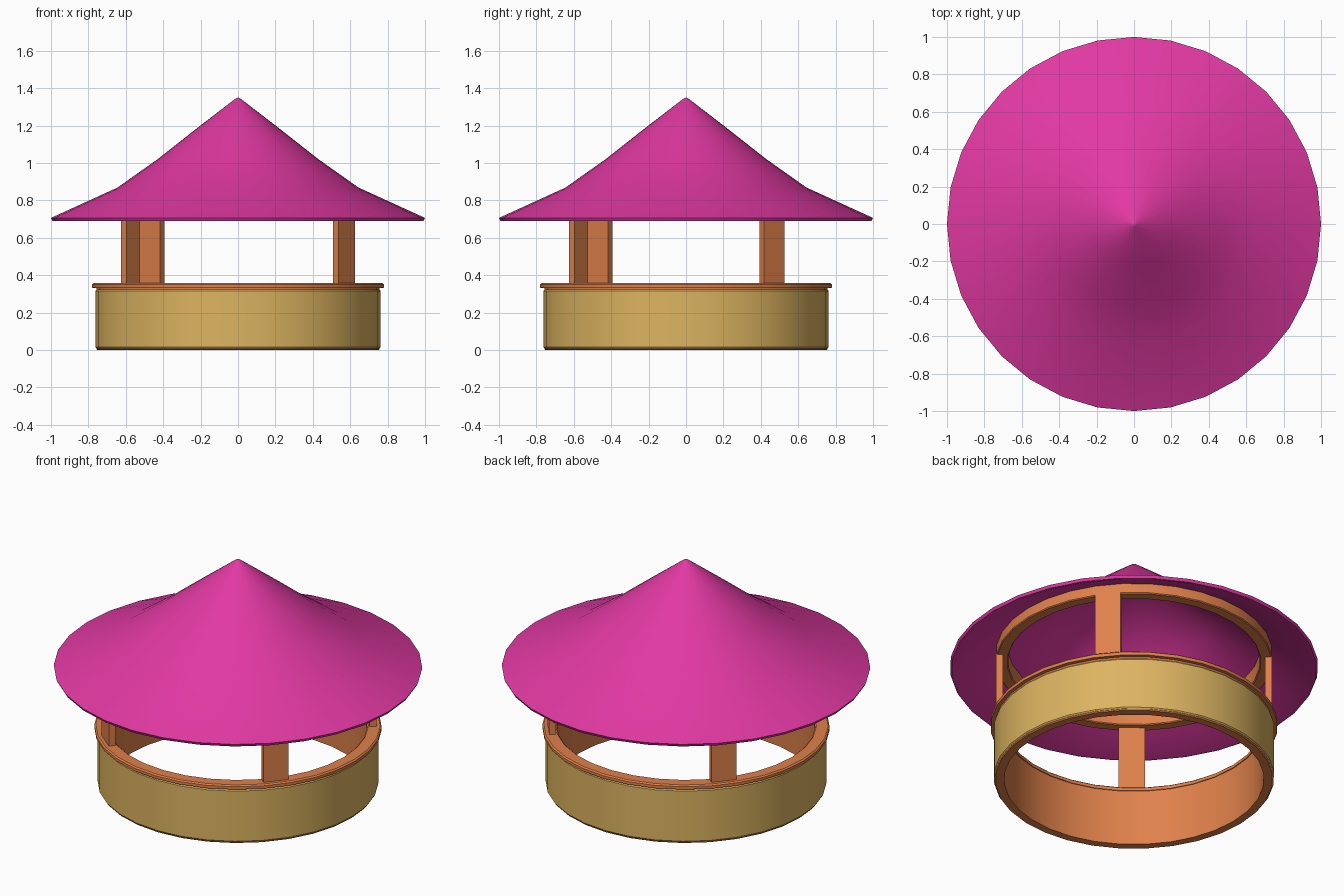
import bpy, bmesh, math
from mathutils import Matrix

if "Cube" in bpy.data.objects:
    bpy.data.objects.remove(bpy.data.objects["Cube"])

def material(name, color):
    m = bpy.data.materials.new(name)
    m.diffuse_color = (*color, 1)
    m.use_nodes = True
    m.node_tree.nodes["Principled BSDF"].inputs["Base Color"].default_value = m.diffuse_color
    return m

PINK = material("pink", (0.75, 0.04, 0.36))
GOLD = material("gold", (0.72, 0.46, 0.12))
COPPER = material("copper", (0.74, 0.22, 0.07))

def finish(name, bm, mat):
    bmesh.ops.recalc_face_normals(bm, faces=bm.faces)
    me = bpy.data.meshes.new(name)
    bm.to_mesh(me)
    bm.free()
    ob = bpy.data.objects.new(name, me)
    bpy.context.collection.objects.link(ob)
    me.materials.append(mat)
    bpy.ops.object.select_all(action='DESELECT')
    ob.select_set(True)
    bpy.context.view_layer.objects.active = ob
    bpy.ops.object.shade_smooth_by_angle(angle=math.radians(30))
    return ob

def lathe(name, profile, mat, closed=True, sides=32):
    """Spin an (r, z) profile around the z axis."""
    bm = bmesh.new()
    vs = [bm.verts.new((r, 0, z)) for r, z in profile]
    pairs = list(zip(vs, vs[1:]))
    if closed:
        pairs.append((vs[-1], vs[0]))
    es = [bm.edges.new(p) for p in pairs]
    bmesh.ops.spin(bm, geom=vs + es, cent=(0, 0, 0), axis=(0, 0, 1),
                   angle=2 * math.pi, steps=sides)
    bmesh.ops.remove_doubles(bm, verts=bm.verts, dist=1e-5)
    return finish(name, bm, mat)

# Flared conical roof, a thin shell
lathe("roof", [(0, 1.35), (0.015, 1.343), (0.22, 1.185), (0.43, 1.02), (0.645, 0.868),
               (1.0, 0.706), (0.992, 0.69), (0.975, 0.692), (0.64, 0.846),
               (0.425, 0.998), (0, 1.325)], PINK, closed=False)

# Ring under the roof
lathe("roof_ring", [(0.69, 0.735), (0.745, 0.735), (0.75, 0.74), (0.75, 0.80),
                    (0.685, 0.83), (0.685, 0.74)], COPPER)

# Base drum: inner wall with an outer gold band
lathe("base_wall", [(0.705, 0.0), (0.752, 0.0), (0.757, 0.006), (0.757, 0.335),
                    (0.705, 0.335)], COPPER)
lathe("base_band", [(0.75, 0.008), (0.757, 0.008), (0.762, 0.015), (0.762, 0.315),
                    (0.757, 0.322), (0.75, 0.322)], GOLD)

# Rim on top of the base
lathe("base_rim", [(0.70, 0.332), (0.778, 0.332), (0.78, 0.335), (0.78, 0.35),
                   (0.772, 0.357), (0.708, 0.357), (0.70, 0.35)], COPPER)

# Flat posts facing outward
for i, deg in enumerate((39, 141, 231, 321)):
    bm = bmesh.new()
    m = (Matrix.Rotation(math.radians(deg), 4, 'Z')
         @ Matrix.Translation((0.73, 0, 0.545))
         @ Matrix.Diagonal((0.038, 0.142, 0.39, 1)))
    bmesh.ops.create_cube(bm, size=1, matrix=m)
    finish(f"post_{i + 1}", bm, COPPER)
